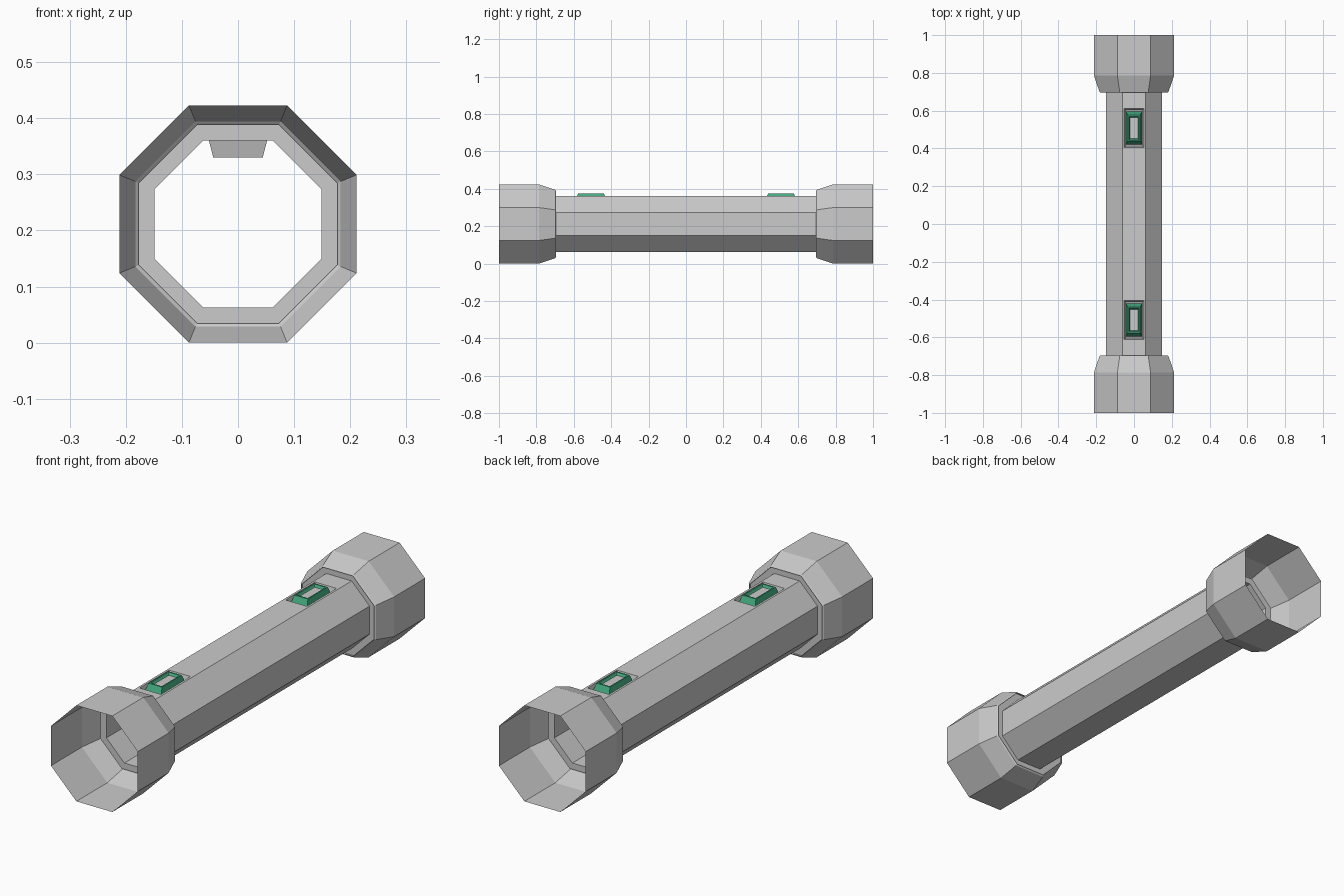
import bpy, bmesh, math

if "Cube" in bpy.data.objects:
    bpy.data.objects.remove(bpy.data.objects["Cube"])

ZC = 0.2115          # axis height
T = math.tan(math.pi / 8)
TUBE = 0.149         # tube apothem
POCKET_Y = 0.508


def octagon(a):
    """Flat-topped octagon with apothem a, starting at the top right corner."""
    r = a / math.cos(math.pi / 8)
    return [(r * math.cos(math.radians(67.5 - 45 * i)),
             ZC + r * math.sin(math.radians(67.5 - 45 * i))) for i in range(8)]


def finish(name, bm, mats=()):
    bmesh.ops.remove_doubles(bm, verts=bm.verts, dist=1e-5)
    bmesh.ops.recalc_face_normals(bm, faces=bm.faces)
    me = bpy.data.meshes.new(name)
    bm.to_mesh(me)
    bm.free()
    for m in mats:
        me.materials.append(m)
    ob = bpy.data.objects.new(name, me)
    bpy.context.collection.objects.link(ob)
    return ob


def bridge(bm, a, b, mat=0):
    n = len(a)
    for i in range(n):
        bm.faces.new((a[i], a[(i + 1) % n], b[(i + 1) % n], b[i])).material_index = mat


def rect(bm, hx, hy, y, z):
    return [bm.verts.new((sx * hx, y + sy * hy, z))
            for sx, sy in ((-1, -1), (1, -1), (1, 1), (-1, 1))]


# Flared end collars, open sheets with a recessed flange
def collar(name, s):
    bm = bmesh.new()
    prev = None
    for a, y in ((0.2115, 1), (0.2115, 0.785), (0.183, 0.7), (0.177, 0.695),
                 (0.177, 0.703), (TUBE, 0.703)):
        ring = [bm.verts.new((x, s * y, z)) for x, z in octagon(a)]
        if prev:
            bridge(bm, prev, ring)
        prev = ring
    finish(name, bm)


collar("front_collar", -1)
collar("back_collar", 1)

# Octagonal tube, with two pockets let into its top facet
bm = bmesh.new()
pts = octagon(TUBE)
L, HX, HY = 0.703, 0.052, 0.103
for (x0, z0), (x1, z1) in zip(pts[:7], pts[1:]):
    bm.faces.new([bm.verts.new(c) for c in
                  ((x0, -L, z0), (x0, L, z0), (x1, L, z1), (x1, -L, z1))])
top, w = ZC + TUBE, TUBE * T
xs = (-w, -HX, HX, w)
ys = (-L, -POCKET_Y - HY, -POCKET_Y + HY, POCKET_Y - HY, POCKET_Y + HY, L)
for i in range(3):
    for j in range(5):
        if i == 1 and j in (1, 3):
            continue
        bm.faces.new([bm.verts.new((xs[a], ys[b], top)) for a, b in
                      ((i, j), (i + 1, j), (i + 1, j + 1), (i, j + 1))])
for s in (-1, 1):
    rim = rect(bm, HX, HY, s * POCKET_Y, top)
    floor = rect(bm, 0.044, 0.095, s * POCKET_Y, 0.33)
    bridge(bm, rim, floor)
    bm.faces.new(floor)
finish("tube", bm)

# Green lamps with a grey centre panel
green = bpy.data.materials.new("green")
green.diffuse_color = (0.06, 0.42, 0.22, 1)
green.use_nodes = True
green.node_tree.nodes["Principled BSDF"].inputs["Base Color"].default_value = green.diffuse_color
grey = bpy.data.materials.new("grey")
grey.diffuse_color = (0.8, 0.8, 0.8, 1)
grey.use_nodes = True
grey.node_tree.nodes["Principled BSDF"].inputs["Base Color"].default_value = grey.diffuse_color
for name, s in (("front_lamp", -1), ("back_lamp", 1)):
    bm = bmesh.new()
    y = s * POCKET_Y
    rings = [rect(bm, hx, hy, y, z) for hx, hy, z in
             ((0.043, 0.088, 0.33), (0.033, 0.069, 0.374),
              (0.027, 0.062, 0.374), (0.021, 0.056, 0.364))]
    for a, b in zip(rings, rings[1:]):
        bridge(bm, a, b)
    bm.faces.new(rings[-1]).material_index = 1
    finish(name, bm, (green, grey))
